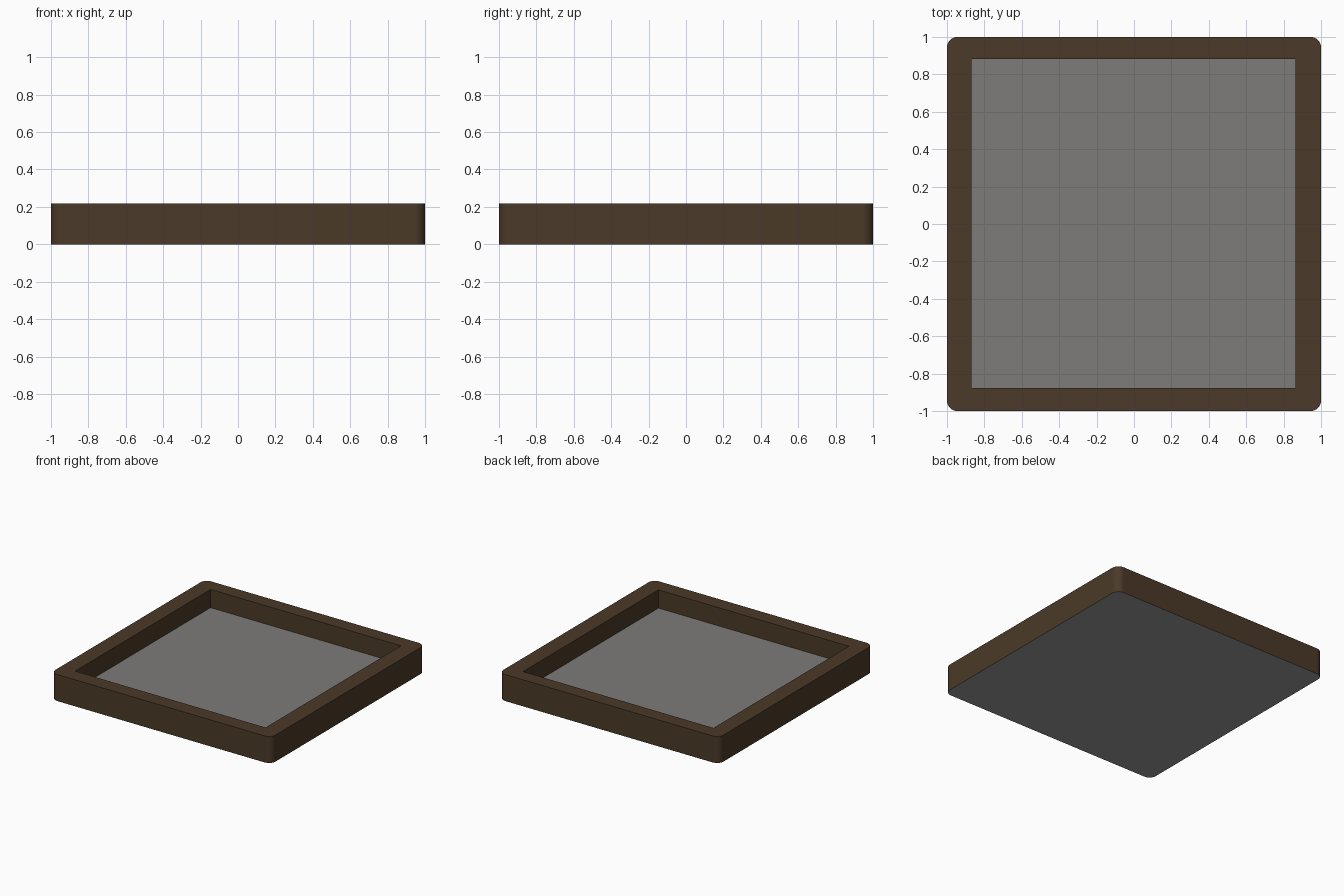
import bpy, bmesh
from math import radians

if "Cube" in bpy.data.objects:
    bpy.data.objects.remove(bpy.data.objects["Cube"])

HEIGHT, FLOOR, RADIUS = 0.218, 0.068, 0.06


def box(name, x0, x1, y0, y1, z0, z1, radius=0):
    """Box between two corners, with optionally rounded upright edges."""
    bm = bmesh.new()
    bmesh.ops.create_cube(bm, size=1)
    for v in bm.verts:
        v.co = (x1 if v.co.x > 0 else x0,
                y1 if v.co.y > 0 else y0,
                z1 if v.co.z > 0 else z0)
    if radius:
        upright = [e for e in bm.edges
                   if abs(e.verts[0].co.z - e.verts[1].co.z) > 1e-4]
        bmesh.ops.bevel(bm, geom=upright, offset=radius, offset_type='OFFSET',
                        segments=8, profile=0.5, affect='EDGES')
    mesh = bpy.data.meshes.new(name)
    bm.to_mesh(mesh)
    bm.free()
    obj = bpy.data.objects.new(name, mesh)
    bpy.context.collection.objects.link(obj)
    return obj


def add_material(obj, name, color):
    mat = bpy.data.materials.new(name)
    mat.diffuse_color = (*color, 1)
    mat.use_nodes = True
    mat.node_tree.nodes["Principled BSDF"].inputs["Base Color"].default_value = mat.diffuse_color
    obj.data.materials.append(mat)


# tray body with rounded corners
tray = box("tray", -1, 1, -1, 1, 0, HEIGHT, RADIUS)

# slightly off-centre rectangular recess
cutter = box("recess_cutter", -0.867, 0.863, -0.875, 0.882, FLOOR, HEIGHT + 0.2)
cutter.hide_render = True
bpy.context.view_layer.objects.active = tray
tray.select_set(True)
cut = tray.modifiers.new("recess", 'BOOLEAN')
cut.operation = 'DIFFERENCE'
cut.solver = 'EXACT'
cut.object = cutter
bpy.ops.object.modifier_apply(modifier=cut.name)
bpy.data.objects.remove(cutter)

# brown frame, warm grey floor, lighter grey underside
tray.data.materials.clear()
add_material(tray, "dark_brown", (0.07, 0.042, 0.021))
add_material(tray, "floor_grey", (0.205, 0.201, 0.193))
add_material(tray, "underside_grey", (0.31, 0.31, 0.31))
for face in tray.data.polygons:
    if face.normal.z < -0.9:
        face.material_index = 2
    elif face.normal.z > 0.9 and face.center.z < HEIGHT - 0.05:
        face.material_index = 1
    else:
        face.material_index = 0

# smooth corners, truly flat sides
bpy.ops.object.shade_smooth_by_angle(angle=radians(30))
flat = tray.modifiers.new("flat_sides", 'WEIGHTED_NORMAL')
flat.keep_sharp = True
